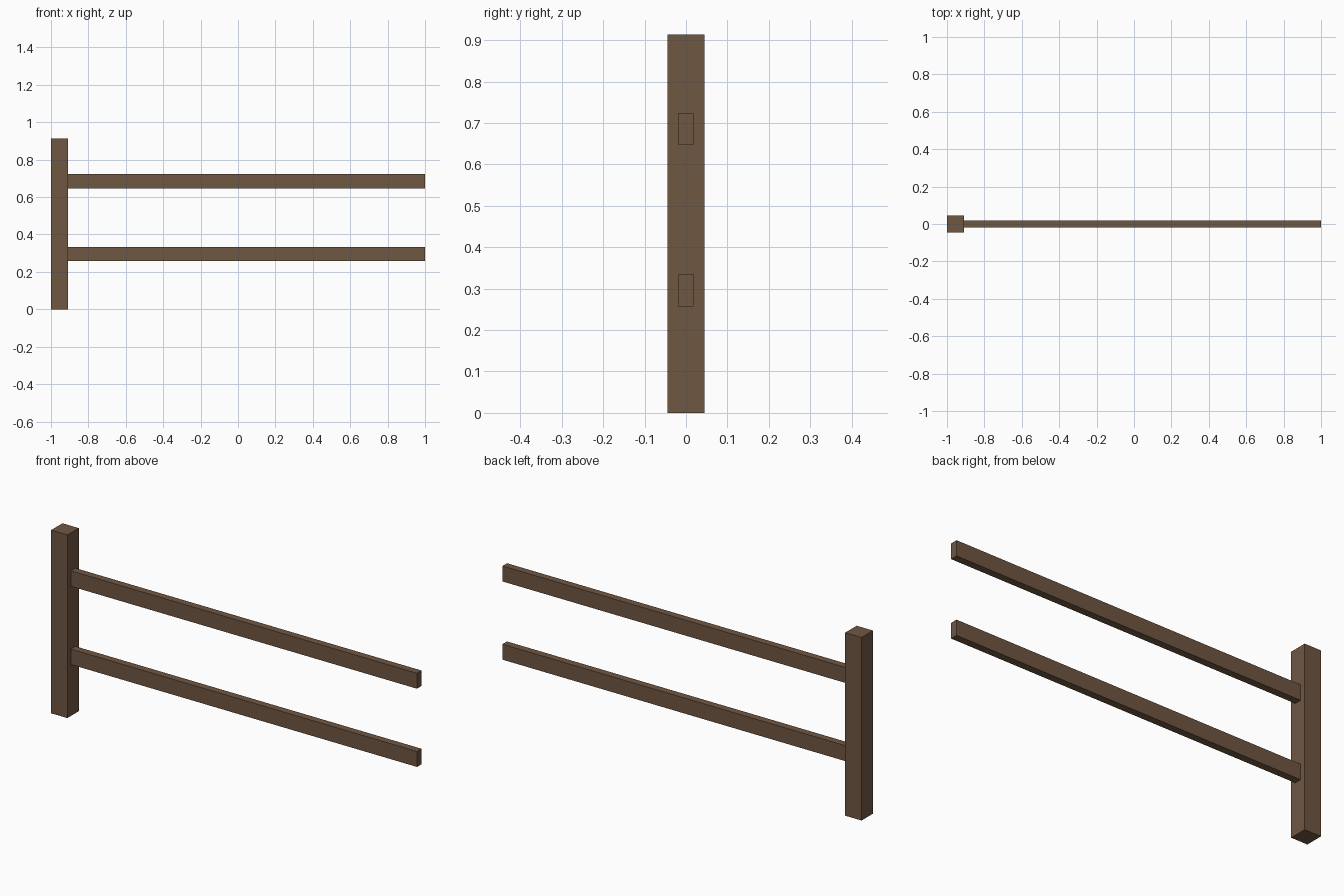
import bpy

if "Cube" in bpy.data.objects:
    bpy.data.objects.remove(bpy.data.objects["Cube"], do_unlink=True)

# Brown timber material
wood = bpy.data.materials.new("brown_wood")
wood.use_nodes = True
color = (0.16, 0.095, 0.055, 1)
wood.diffuse_color = color
bsdf = next(n for n in wood.node_tree.nodes if n.type == "BSDF_PRINCIPLED")
bsdf.inputs["Base Color"].default_value = color
bsdf.inputs["Roughness"].default_value = 0.9


def beam(name, x, y, z):
    """Box spanning the given (low, high) range on each axis."""
    spans = (x, y, z)
    bpy.ops.mesh.primitive_cube_add(size=1, location=[(a + b) / 2 for a, b in spans])
    ob = bpy.context.object
    ob.name = name
    ob.scale = [b - a for a, b in spans]
    bpy.ops.object.transform_apply(location=False, rotation=False, scale=True)
    ob.data.materials.append(wood)
    return ob


# Square upright post at the right end
POST_HALF, POST_INNER = 0.045, -0.91
beam("post", (-1, POST_INNER), (-POST_HALF, POST_HALF), (0, 0.913))

# Two horizontal rails butting against the post
RAIL_HALF, RAIL_HEIGHT = 0.018, 0.077
for name, bottom in (("lower_rail", 0.257), ("upper_rail", 0.647)):
    beam(name, (POST_INNER, 1), (-RAIL_HALF, RAIL_HALF), (bottom, bottom + RAIL_HEIGHT))
